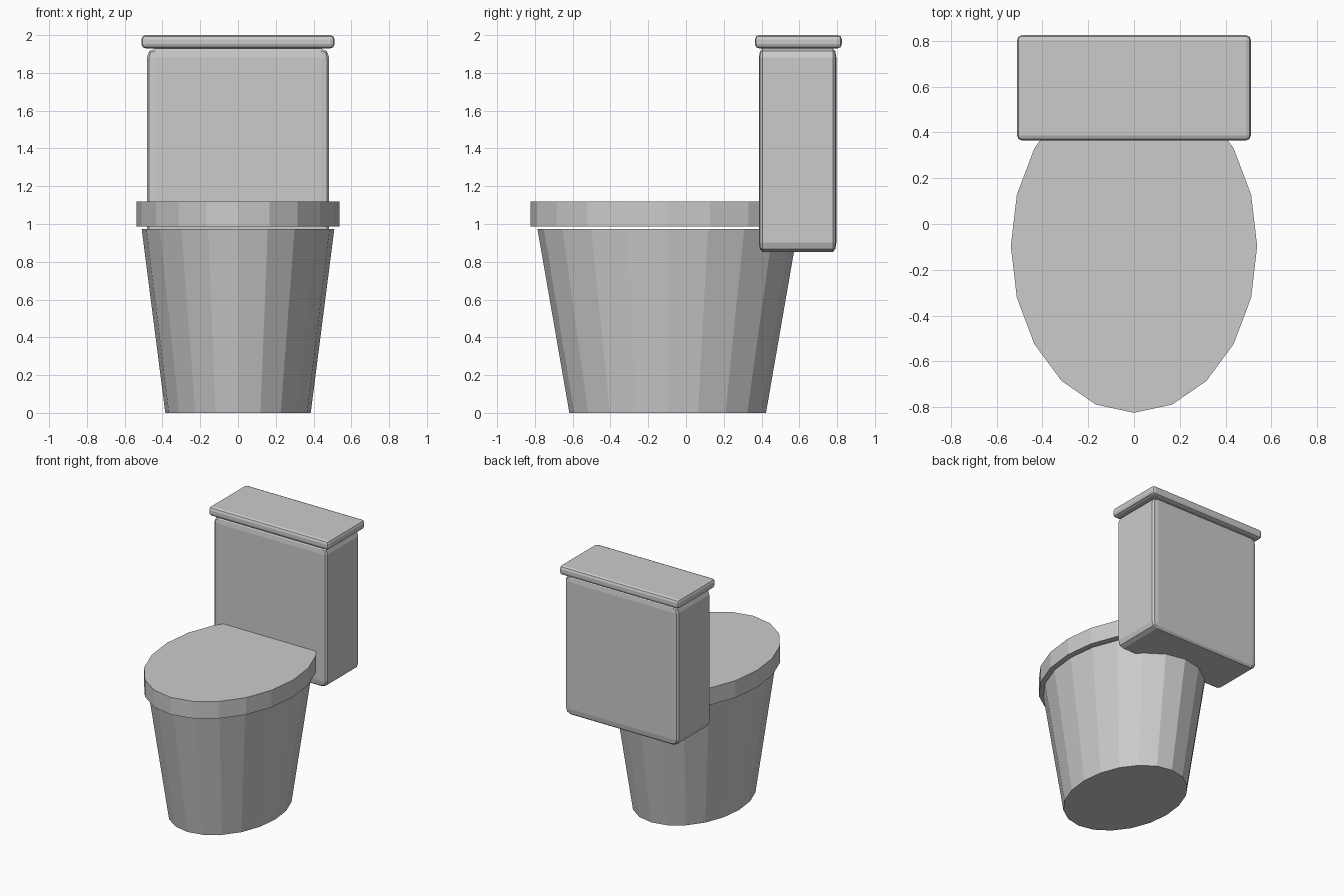
import bpy
import bmesh
from mathutils import Matrix

if "Cube" in bpy.data.objects:
    bpy.data.objects.remove(bpy.data.objects["Cube"])

CENTRE_Y = -0.097
SIDES = 20


def finish(name, bm):
    mesh = bpy.data.meshes.new(name)
    bm.to_mesh(mesh)
    bm.free()
    obj = bpy.data.objects.new(name, mesh)
    bpy.context.collection.objects.link(obj)
    return obj


def oval(name, r_bottom, r_top, z0, z1, stretch):
    """Faceted oval cone; radii are half widths in x, stretch lengthens y."""
    bm = bmesh.new()
    bmesh.ops.create_cone(bm, cap_ends=True, segments=SIDES, radius1=r_bottom,
                          radius2=r_top, depth=z1 - z0)
    bmesh.ops.transform(bm, verts=bm.verts, matrix=Matrix.Translation(
        (0, CENTRE_Y, (z0 + z1) / 2)) @ Matrix.Diagonal((1, stretch, 1, 1)))
    return finish(name, bm)


def rounded_box(name, size, centre, bevel, proportional=False):
    """Bevelled box; proportional bevels the unit cube before it is scaled."""
    bm = bmesh.new()
    bmesh.ops.create_cube(bm, size=1)
    if not proportional:
        bmesh.ops.scale(bm, vec=size, verts=bm.verts)
    bmesh.ops.bevel(bm, geom=bm.edges[:], offset=bevel, segments=2,
                    profile=0.5, affect='EDGES')
    if proportional:
        bmesh.ops.scale(bm, vec=size, verts=bm.verts)
    bmesh.ops.translate(bm, vec=centre, verts=bm.verts)
    return finish(name, bm)


# Tapered bowl and the closed seat above it, with a thin gap between
oval("bowl", 0.385, 0.51, 0.0, 0.974, 1.352)
oval("seat_lid", 0.538, 0.538, 0.987, 1.119, 1.352)

# Water tank and its overhanging cover
rounded_box("tank", (0.966, 0.41, 1.076), (0, 0.591, 1.391), 0.045, True)
rounded_box("tank_cover", (1.022, 0.46, 0.07), (0, 0.595, 1.965), 0.022)
